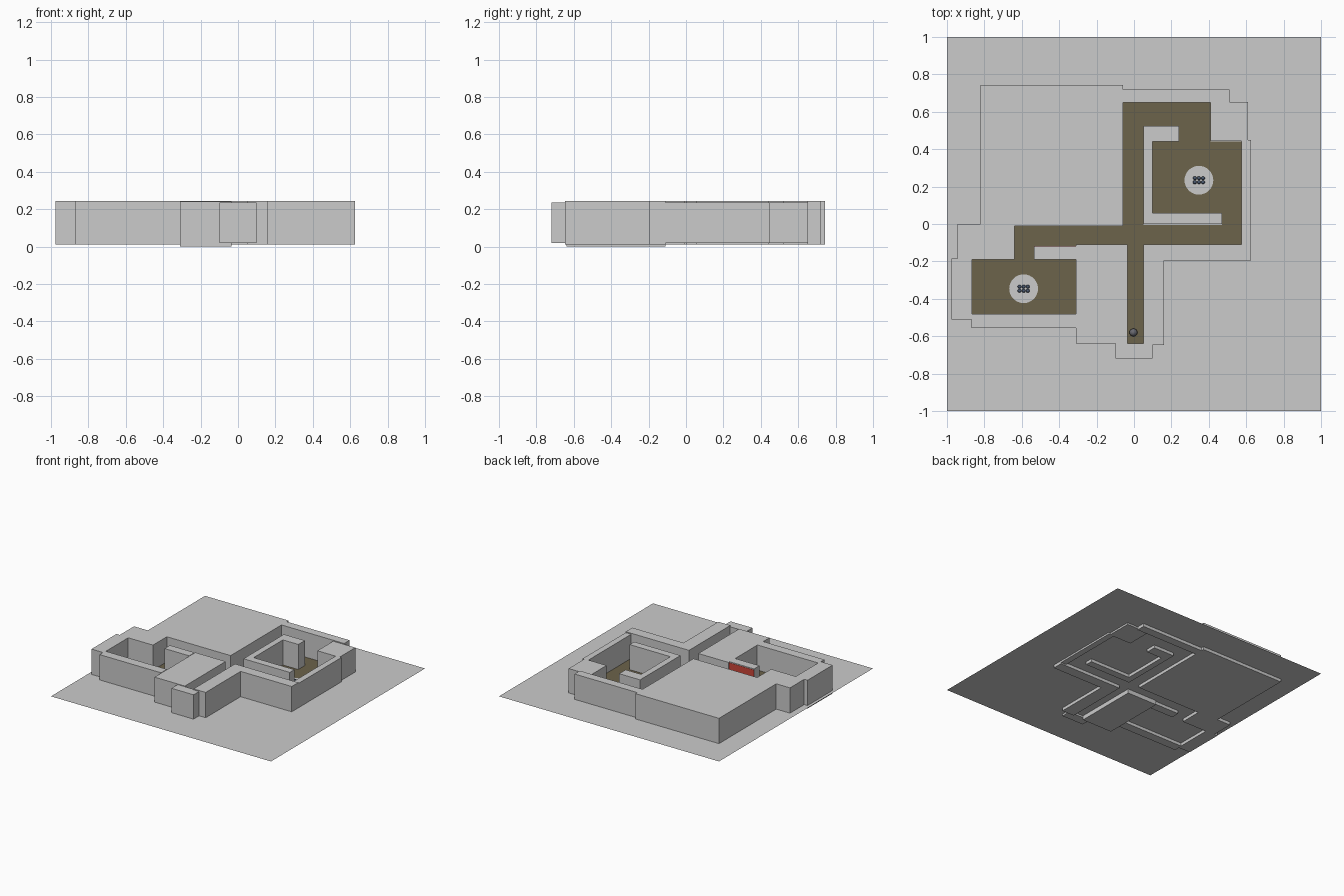
import bpy, bmesh

if "Cube" in bpy.data.objects:
    bpy.data.objects.remove(bpy.data.objects["Cube"])

GROUND = 0.035


def material(name, rgb):
    m = bpy.data.materials.new(name)
    m.diffuse_color = (*rgb, 1)
    m.use_nodes = True
    m.node_tree.nodes["Principled BSDF"].inputs["Base Color"].default_value = m.diffuse_color
    return m


def finish(name, bm, mat=None):
    me = bpy.data.meshes.new(name)
    bm.to_mesh(me)
    bm.free()
    ob = bpy.data.objects.new(name, me)
    bpy.context.collection.objects.link(ob)
    if mat:
        me.materials.append(mat)
    return ob


def box(name, x0, x1, y0, y1, z0=0.01, z1=0.243):
    bm = bmesh.new()
    bmesh.ops.create_cube(bm, size=1)
    for v in bm.verts:
        v.co.x = x1 if v.co.x > 0 else x0
        v.co.y = y1 if v.co.y > 0 else y0
        v.co.z = z1 if v.co.z > 0 else z0
    return finish(name, bm)


def sheet(name, rects, z, mat=None):
    """Flat horizontal rectangles (x0, x1, y0, y1) in one mesh."""
    bm = bmesh.new()
    for x0, x1, y0, y1 in rects:
        bm.faces.new([bm.verts.new(p) for p in
                      ((x0, y0, z), (x1, y0, z), (x1, y1, z), (x0, y1, z))])
    return finish(name, bm, mat)


def ball(name, x, y, z, r, mat):
    bm = bmesh.new()
    bmesh.ops.create_uvsphere(bm, u_segments=24, v_segments=12, radius=r)
    for f in bm.faces:
        f.smooth = True
    ob = finish(name, bm, mat)
    ob.location = (x, y, z)


brown = material("floor_brown", (0.15, 0.125, 0.07))
red = material("panel_red", (0.6, 0.06, 0.04))
blue = material("marker_blue", (0.07, 0.1, 0.16))
steel = material("ball_steel", (0.14, 0.14, 0.16))

# Base sheet and corridor floor
sheet("ground", [(-1, 1, -1, 1)], GROUND)
sheet("corridor_floor", [
    (-0.035, 0.05, -0.64, -0.11),
    (-0.64, -0.535, -0.19, -0.01),
    (-0.535, -0.31, -0.12, -0.01),
    (-0.31, 0.575, -0.11, -0.005),
    (-0.865, -0.31, -0.48, -0.19),
    (-0.06, 0.05, -0.005, 0.65),
    (0.05, 0.41, 0.525, 0.65),
    (0.24, 0.41, 0.44, 0.525),
    (0.10, 0.575, 0.06, 0.44),
    (0.47, 0.575, -0.005, 0.06),
], GROUND + 0.002, brown)

# Outer wall blocks
box("northwest_block", -0.82, -0.06, -0.01, 0.743)
box("west_block", -0.945, -0.64, -0.19, 0.0)
box("west_room_side_wall", -0.975, -0.865, -0.51, -0.185)
box("west_room_front_wall", -0.87, -0.31, -0.555, -0.48)
box("entry_left_block", -0.31, -0.035, -0.64, -0.11, 0.0, 0.24)
box("entry_end_block", -0.10, 0.10, -0.72, -0.64, 0.02, 0.235)
box("entry_right_wall", 0.05, 0.16, -0.648, -0.11)
box("south_wall", 0.16, 0.625, -0.195, -0.11)
box("east_wall", 0.575, 0.625, -0.11, 0.45, 0.02, 0.235)
box("northeast_block", 0.41, 0.61, 0.445, 0.652, 0.02, 0.235)
box("north_wall", -0.06, 0.51, 0.65, 0.72)

# Inner partitions
box("room_divider", -0.535, -0.31, -0.19, -0.12)
box("inner_side_wall", 0.05, 0.10, 0.06, 0.44)
box("inner_hook_wall", 0.05, 0.24, 0.44, 0.525)
box("inner_front_wall", 0.05, 0.47, 0.0, 0.06)

# Red panel on the room divider
panel = box("red_panel", -0.535, -0.31, -0.12, -0.118, GROUND, 0.235)
panel.data.materials.append(red)

# Round pads with six small markers each
for side, cx, cy in (("east", 0.347, 0.234), ("west", -0.59, -0.346)):
    bm = bmesh.new()
    bmesh.ops.create_cone(bm, cap_ends=True, segments=32, radius1=0.077,
                          radius2=0.077, depth=0.006)
    pad = finish(side + "_pad", bm)
    pad.location = (cx, cy, GROUND + 0.003)
    for i in (-1, 0, 1):
        for j in (-1, 1):
            ball(side + "_marker", cx + i * 0.022, cy + j * 0.011,
                 GROUND + 0.016, 0.01, blue)

# Rolling ball at the entrance
ball("start_ball", -0.003, -0.58, GROUND + 0.022, 0.021, steel)
